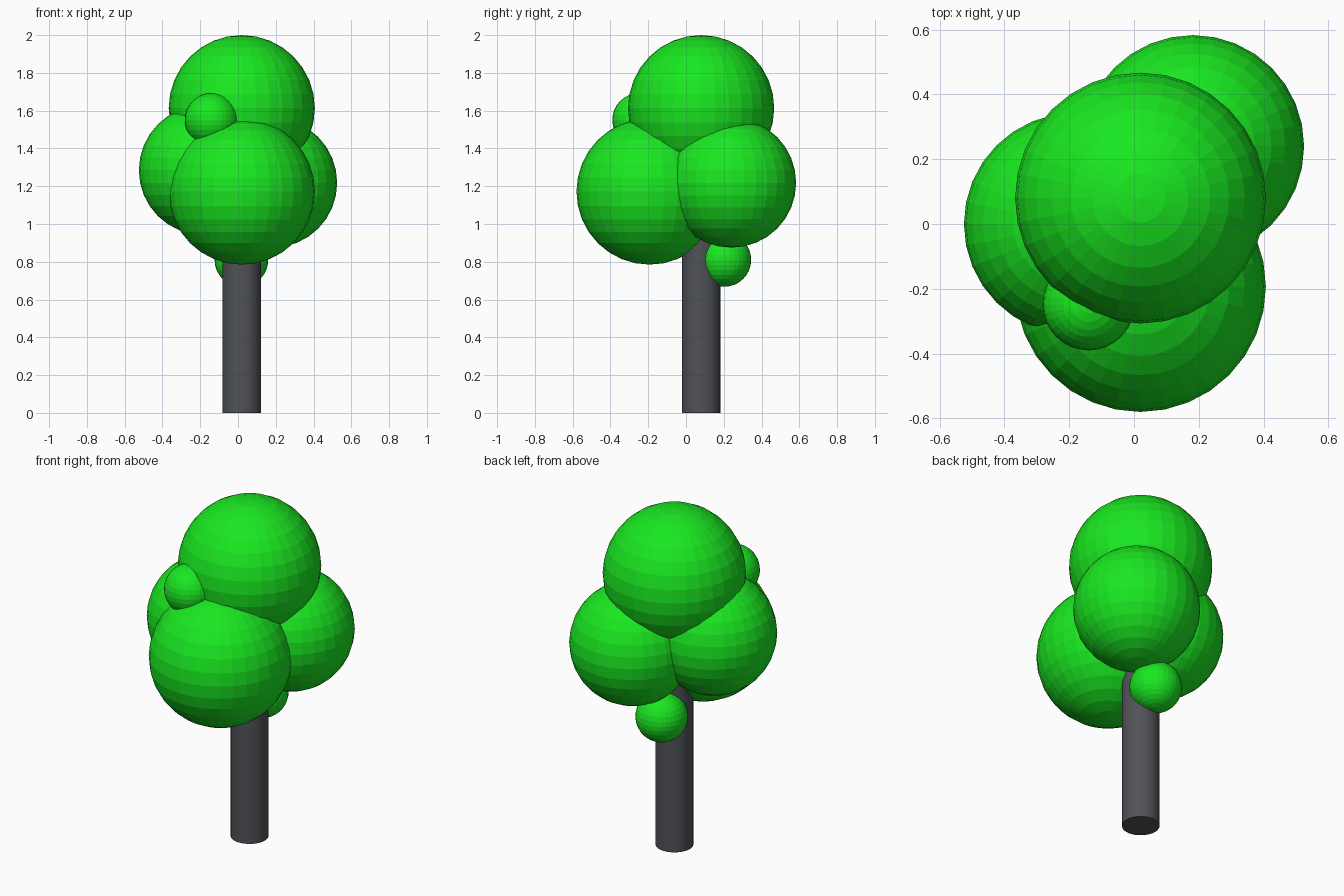
import bpy

if "Cube" in bpy.data.objects:
    bpy.data.objects.remove(bpy.data.objects["Cube"])


def material(name, color):
    mat = bpy.data.materials.new(name)
    mat.diffuse_color = color
    mat.use_nodes = True
    mat.node_tree.nodes["Principled BSDF"].inputs["Base Color"].default_value = mat.diffuse_color
    return mat


leaf_green = material("leaf_green", (0.01, 0.8, 0.015, 1))
bark_grey = material("bark_grey", (0.08, 0.085, 0.095, 1))


def finish(name, mat):
    obj = bpy.context.object
    obj.name = name
    obj.data.materials.append(mat)
    return obj


def foliage(name, center, radius):
    bpy.ops.mesh.primitive_uv_sphere_add(segments=32, ring_count=16, radius=radius, location=center)
    return finish(name, leaf_green)


# Trunk, reaching up into the crown
TRUNK_HEIGHT = 1.2
bpy.ops.mesh.primitive_cylinder_add(vertices=32, radius=0.102, depth=TRUNK_HEIGHT,
                                    location=(0.02, 0.08, TRUNK_HEIGHT / 2))
finish("trunk", bark_grey)
bpy.ops.object.shade_smooth_by_angle()

# Crown: four big leaf balls and two small tufts
foliage("crown_top", (0.02, 0.08, 1.613), 0.387)
foliage("crown_front", (0.02, -0.193, 1.172), 0.387)
foliage("crown_back_right", (0.182, 0.24, 1.218), 0.343)
foliage("crown_left", (-0.182, 0.0, 1.285), 0.343)
foliage("tuft_front", (-0.14, -0.248, 1.551), 0.142)
foliage("tuft_back_low", (0.018, 0.203, 0.81), 0.142)
